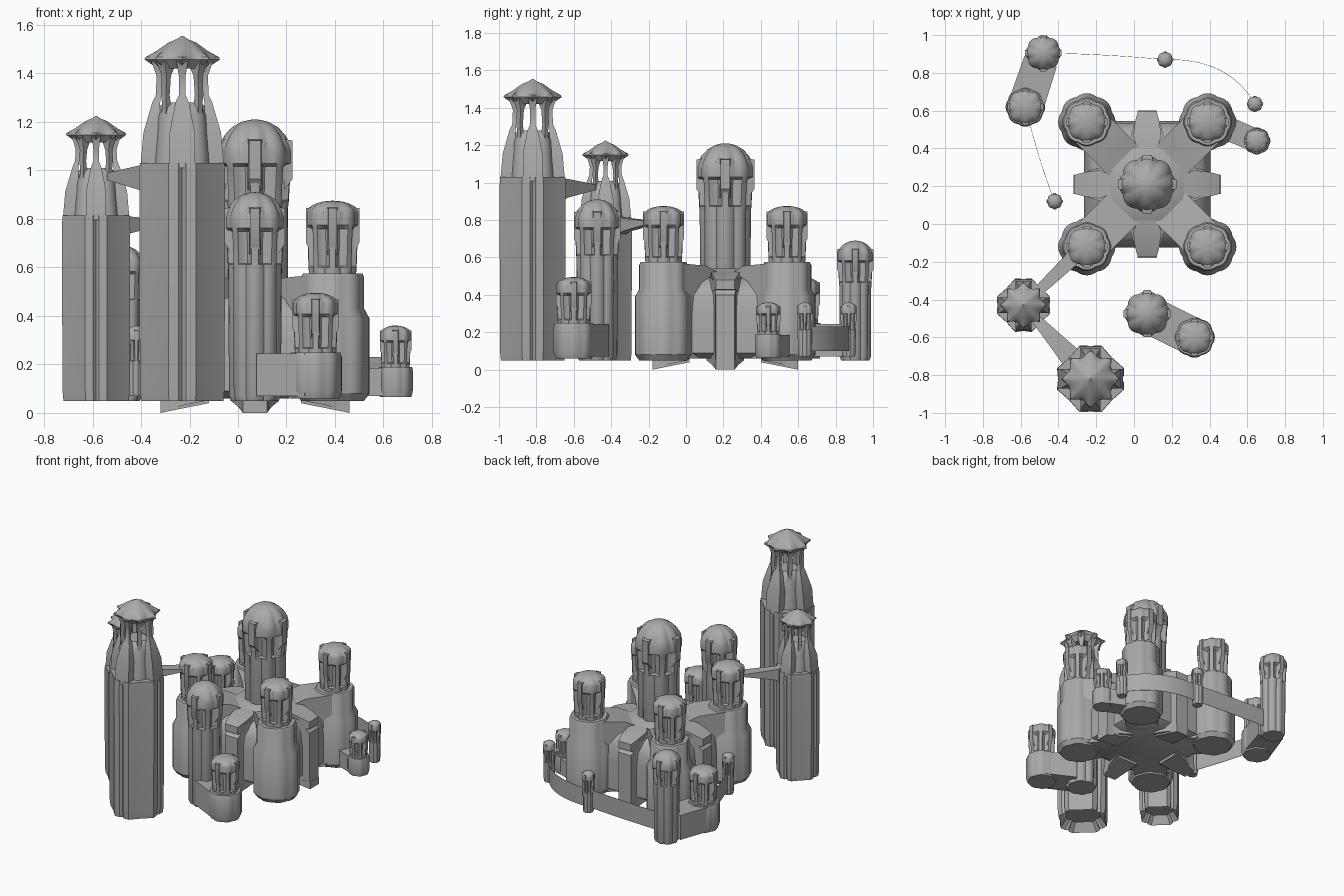
import bpy, bmesh, math
from mathutils import Vector

cube = bpy.data.objects.get("Cube")
if cube:
    bpy.data.objects.remove(cube, do_unlink=True)

stone = bpy.data.materials.new("grey_stone")
stone.use_nodes = True
GREY = (0.4, 0.4, 0.4, 1)
stone.diffuse_color = GREY
stone.node_tree.nodes["Principled BSDF"].inputs["Base Color"].default_value = GREY


def finish(name, bm, angle=32):
    bmesh.ops.recalc_face_normals(bm, faces=bm.faces)
    mesh = bpy.data.meshes.new(name)
    bm.to_mesh(mesh)
    bm.free()
    mesh.materials.append(stone)
    ob = bpy.data.objects.new(name, mesh)
    bpy.context.collection.objects.link(ob)
    bpy.ops.object.select_all(action="DESELECT")
    ob.select_set(True)
    bpy.context.view_layer.objects.active = ob
    bpy.ops.object.shade_smooth_by_angle(angle=math.radians(angle))


def skin(name, rings):
    """Join rings of points into a closed skin with both ends capped."""
    bm = bmesh.new()
    rows = [[bm.verts.new(p) for p in ring] for ring in rings]
    n = len(rows[0])
    for a, b in zip(rows, rows[1:]):
        for j in range(n):
            bm.faces.new((a[j], a[(j + 1) % n], b[(j + 1) % n], b[j]))
    bm.faces.new(rows[0][::-1])
    bm.faces.new(rows[-1])
    finish(name, bm)


def lobed(name, x, y, rows, seg=6, turn=0.0):
    """Eight-lobed lathe; a row is (z, radius, lobe depth, slot depth)."""
    n = 8 * seg
    rings = []
    for z, r, lobe, slot in rows:
        ring = []
        for j in range(n):
            a = 2 * math.pi * j / n
            rr = r * (1 - lobe * (1 - abs(math.cos(4 * a))))
            if abs(j % seg - seg / 2) < 1.1:
                rr -= r * slot
            ring.append((x + rr * math.cos(a + turn), y + rr * math.sin(a + turn), z))
        rings.append(ring)
    skin(name, rings)


def domed_tower(name, x, y, r, z0, z1, head, dome):
    """Lobed shaft, overhanging slotted head and ribbed dome."""
    zh, zd = z1 - head, z1 - dome
    h = zd - zh
    rows = [(z0, r * .8, .1, 0), (z0 + .02, r * .88, .12, 0), (zh, r * .9, .12, 0),
            (zh + .1 * h, r * .92, .12, 0), (zh + .12 * h, r * .92, .1, .2),
            (zh + .72 * h, r * .97, .08, .2), (zh + .78 * h, r, .08, 0), (zd, r, .08, 0)]
    for t in (.15, .35, .55, .75, .9, .98):
        rows.append((zd + dome * math.sin(t * math.pi / 2), r * (1 - t ** 1.6), .12 * (1 - t * t), 0))
    lobed(name, x, y, rows)
    # four hanging buttress plates on the head
    for k in range(4):
        beam(name + "_plate", (x, y), k * math.pi / 2,
             [(r * .8, zh + .3 * h, zd + dome * .38, r * .2),
              (r * 1.02, zh + .5 * h, zd + dome * .33, r * .16)])


def beam(name, origin, angle, stations):
    """Block along a heading; a station is (distance, bottom, top, half width)."""
    c, s = math.cos(angle), math.sin(angle)
    rings = []
    for d, lo, hi, w in stations:
        rings.append([(origin[0] + c * d - s * t, origin[1] + s * d + c * t, z)
                      for t, z in ((-w, lo), (w, lo), (w, hi), (-w, hi))])
    skin(name, rings)


def link(name, p, q, stations):
    """Block between two plan points, station distances as fractions."""
    d = Vector(q) - Vector(p)
    beam(name, p, math.atan2(d.y, d.x), [(t * d.length, lo, hi, w) for t, lo, hi, w in stations])


def platform(name, x, y, r, z0, z1):
    lobed(name, x, y, [(z0, r * .9, .06, 0), (z0 + .03, r, .06, 0),
                       (z1 - .02, r, .06, 0), (z1, r * .94, .06, 0)])


# Central keep
CX, CY = .07, .21
domed_tower("central_tower", CX, CY, .152, .1, 1.21, .36, .13)
rings = []
for z, r, deg in ((.06, .29, 30), (.09, .335, 30), (.3, .335, 30), (.4, .325, 30), (.47, .28, 26), (.54, .17, 22)):
    corner = r / math.cos(math.radians(deg))
    rings.append([(CX + corner * math.cos(a), CY + corner * math.sin(a), z)
                  for a in [math.radians(90 * k + side * deg) for k in range(4) for side in (-1, 1)]])
skin("keep_body", rings)

# Diagonal wings with corner towers
for sx in (-1, 1):
    for sy in (-1, 1):
        x, y = CX + .32 * sx, CY + .33 * sy
        side = ("right" if sx < 0 else "left") + ("_front" if sy < 0 else "_back")
        beam("wing_" + side, (CX, CY), math.atan2(sy, sx),
             [(.0, .06, .5, .112), (.14, .06, .51, .112), (.25, .06, .555, .112), (.46, .06, .57, .11)])
        lobed("corner_base_" + side, x, y,
              [(.05, .13, .06, 0), (.08, .152, .06, 0), (.39, .152, .06, 0),
               (.43, .13, .06, 0), (.56, .13, .06, 0), (.575, .122, .06, 0)])
        domed_tower("corner_tower_" + side, x, y, .108, .5, .875, .3, .045)

# Gate buttresses with keel tips
for k in range(4):
    a = k * math.pi / 2
    beam("gate_buttress", (CX, CY), a, [(.2, .05, .5, .1), (.3, .03, .49, .075), (.345, .015, .46, .055),
                                        (.36, .01, .42, .055), (.385, .0, .4, .05)])
    beam("gate_cap", (CX, CY), a, [(.15, .4, .53, .03), (.25, .42, .52, .075),
                                   (.33, .42, .5, .065), (.385, .43, .48, .05)])
    beam("gate_keel", (CX, CY), a, [(.19, .04, .07, .08), (.39, .0, .05, .05)])


def lantern_tower(name, x, y, r, z1, z2, z3, top):
    """Eight-sided shaft with slits, stepped shoulder, open lantern, star roof."""
    rings = []
    for z, s in ((.11, .7), (.05, .96), (.1, .99), (z1 - .06, 1), (z1, .99)):
        ring = []
        for k in range(4):
            for deg, f in ((-18, 1.02), (-5, .97), (0, .88), (5, .97), (18, 1.02), (45, .88)):
                a = math.radians(deg + 90 * k)
                ring.append((x + r * s * f * math.cos(a), y + r * s * f * math.sin(a), z))
        rings.append(ring)
    skin(name + "_shaft", rings)
    lobed(name + "_shoulder", x, y, [(z1 - .02, r * .72, .06, 0), (z2 - .06, r * .62, .06, 0),
                                     (z2 - .02, r * .55, .1, 0), (z2, r * .4, .1, 0)])
    # broad fins on the axes, slender columns between them
    mid = z1 + .5 * (z2 - z1)
    upper = ((z2 + .03, .48, .6, .35), (z3 - .04, .44, .58, .35), (z3 + .02, .3, .7, .6))
    broad = ((z1 - .02, .5, .95, 1.3), (mid, .5, .88, 1.3), (z2, .5, .68, .7)) + upper
    slender = ((mid, .4, .6, .4), (z2, .44, .58, .3)) + upper
    for k in range(8):
        a = k * math.pi / 4
        rings = []
        for z, lo, hi, m in slender if k % 2 else broad:
            w = r * .22 * m
            rings.append([(x + math.cos(a) * d * r - math.sin(a) * t * w,
                           y + math.sin(a) * d * r + math.cos(a) * t * w, z)
                          for d, t in ((lo, -1), (hi, -1), (hi, 1), (lo, 1))])
        skin(name + "_column", rings)
    # star roof with outward points
    h = top - z3
    lobed(name + "_roof", x, y, [(z3 - .01, r * .5, -.1, 0), (z3 + .22 * h, r * .66, -.3, 0),
                                 (z3 + .3 * h, r * .65, -.28, 0), (z3 + .5 * h, r * .54, -.08, 0),
                                 (z3 + .78 * h, r * .3, -.04, 0), (z3 + .9 * h, r * .11, 0, 0),
                                 (top, r * .02, 0, 0)], turn=math.pi / 8)


A, B = (-.23, -.82), (-.585, -.43)
lantern_tower("tall_tower", *A, .182, 1.03, 1.28, 1.43, 1.555)
lantern_tower("short_tower", *B, .145, .815, 1.01, 1.125, 1.225)

# Tapered bridges
link("high_bridge", A, B, [(.25, .89, 1.02, .06), (.4, .92, 1.02, .05), (.82, .96, .99, .025)])
link("low_bridge", B, (-.25, -.11), [(.2, .71, .82, .025), (.35, .74, .81, .03), (.8, .78, .795, .04)])

# Detached pairs of towers, each on a shared platform
C, D = (.07, -.475), (.32, -.6)
domed_tower("front_tall_tower", *C, .122, .05, .91, .32, .1)
domed_tower("front_small_tower", *D, .094, .2, .495, .25, .04)
platform("front_platform", *D, .108, .06, .25)
link("front_platform_link", C, D, [(.2, .07, .245, .1), (1, .07, .245, .1)])

E, F = (-.48, .905), (-.575, .62)
domed_tower("back_tall_tower", *E, .095, .05, .69, .24, .07)
domed_tower("back_small_tower", *F, .094, .2, .495, .25, .04)
platform("back_platform", *F, .105, .06, .25)
link("back_platform_link", E, F, [(.15, .07, .245, .09), (1, .07, .245, .095)])

G = (.65, .44)
domed_tower("side_tower", *G, .064, .15, .36, .17, .03)
platform("side_platform", *G, .072, .065, .19)
link("side_platform_link", (.39, .55), G, [(0, .07, .185, .065), (1, .07, .185, .06)])

# Small watch towers joined by a thin curved wall
watch = [(.165, .87), (.64, .635), (-.42, .12)]
for p in watch:
    domed_tower("watch_tower", *p, .042, .07, .36, .16, .03)


def ribbon(name, p, bend, q):
    p, bend, q = Vector(p), Vector(bend), Vector(q)
    rings = []
    for i in range(17):
        t = i / 16
        m = p * (1 - t) ** 2 + bend * 2 * t * (1 - t) + q * t * t
        d = (bend - p) * (1 - t) + (q - bend) * t
        nrm = Vector((-d.y, d.x)).normalized() * .001
        rings.append([(m.x + s * nrm.x, m.y + s * nrm.y, z) for s, z in ((-1, .1), (1, .1), (1, .23), (-1, .23))])
    skin(name, rings)


ribbon("back_wall", E, (-.15, .9), watch[0])
ribbon("back_curved_wall", watch[0], (.5, .88), watch[1])
ribbon("side_wall", F, (-.5, .32), watch[2])
